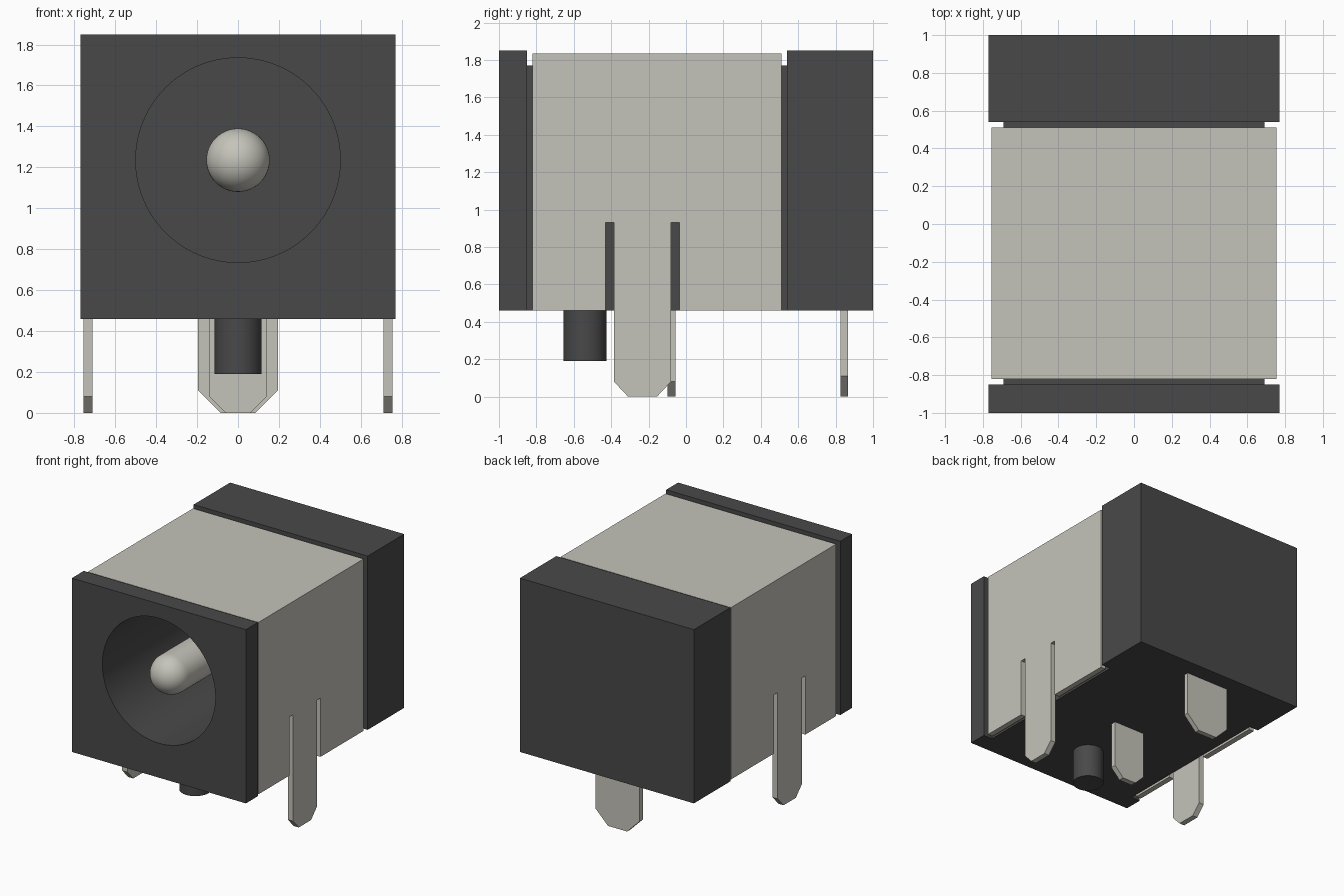
import bpy, bmesh, math
from mathutils import Matrix, Vector

cube = bpy.data.objects.get("Cube")
if cube:
    bpy.data.objects.remove(cube)


def material(name, color):
    m = bpy.data.materials.new(name)
    m.use_nodes = True
    m.diffuse_color = (*color, 1)
    bsdf = next(n for n in m.node_tree.nodes if n.type == 'BSDF_PRINCIPLED')
    bsdf.inputs["Base Color"].default_value = (*color, 1)
    return m


PLASTIC = material("dark plastic", (0.066, 0.066, 0.066))
METAL = material("warm grey metal", (0.56, 0.55, 0.49))
BASE, AXIS_Z = 0.46, 1.235


def finish(name, bm, mat, smooth=False):
    bmesh.ops.recalc_face_normals(bm, faces=bm.faces)
    mesh = bpy.data.meshes.new(name)
    bm.to_mesh(mesh)
    bm.free()
    ob = bpy.data.objects.new(name, mesh)
    bpy.context.collection.objects.link(ob)
    if mat:
        mesh.materials.append(mat)
    if smooth:
        activate(ob)
        bpy.ops.object.shade_smooth_by_angle(angle=math.radians(35))
    return ob


def activate(ob):
    bpy.ops.object.select_all(action='DESELECT')
    ob.select_set(True)
    bpy.context.view_layer.objects.active = ob


def add_box(bm, lo, hi):
    lo, hi = Vector(lo), Vector(hi)
    place = Matrix.Translation((lo + hi) / 2) @ Matrix.Diagonal((*(hi - lo), 1))
    bmesh.ops.create_cube(bm, size=1, matrix=place)


def add_plate(bm, outline, axis, start, end):
    """Extrude an outline given as (across, z) along the x or y axis."""
    def point(a, z):
        return (start, a, z) if axis == 'x' else (a, start, z)
    face = bm.faces.new([bm.verts.new(point(a, z)) for a, z in outline])
    out = bmesh.ops.extrude_face_region(bm, geom=[face])
    step = Vector((end - start, 0, 0) if axis == 'x' else (0, end - start, 0))
    bmesh.ops.translate(bm, vec=step, verts=[v for v in out["geom"]
                                             if isinstance(v, bmesh.types.BMVert)])


def cylinder(name, radius, depth, matrix, mat, segments):
    bm = bmesh.new()
    bmesh.ops.create_cone(bm, cap_ends=True, segments=segments, radius1=radius,
                          radius2=radius, depth=depth, matrix=matrix)
    return finish(name, bm, mat, mat is not None)


# Plastic housing with a round socket bored through the front
bore_front, bore_back = -1.1, 0.5
turn = Matrix.Rotation(math.pi / 2, 4, 'X')
cutter = cylinder("socket_cutter", 0.5, bore_back - bore_front,
                  Matrix.Translation((0, (bore_front + bore_back) / 2, AXIS_Z)) @ turn, None, 96)
cutter.hide_render = True

for name, half, y0, y1, top, bored in (
        ("front_plate", 0.77, -1, -0.85, 1.85, True),
        ("housing_core", 0.69, -0.85, 0.54, 1.77, True),
        ("rear_block", 0.77, 0.54, 1, 1.85, False)):
    bm = bmesh.new()
    add_box(bm, (-half, y0, BASE), (half, y1, top))
    part = finish(name, bm, PLASTIC)
    if bored:
        mod = part.modifiers.new("socket", 'BOOLEAN')
        mod.operation, mod.object, mod.solver = 'DIFFERENCE', cutter, 'EXACT'
        activate(part)
        bpy.ops.object.modifier_apply(modifier=mod.name)
        bpy.ops.object.shade_smooth_by_angle(angle=math.radians(35))
bpy.data.objects.remove(cutter)

# Metal shell: top sheet and two slotted sides, each with a solder leg
y0, y1, top, outer, inner = -0.82, 0.51, 1.835, 0.755, 0.71
slot_top = 0.93
side = [(y0, top), (y0, BASE), (-0.43, BASE), (-0.43, slot_top), (-0.385, slot_top),
        (-0.385, 0.08), (-0.31, 0), (-0.155, 0), (-0.08, 0.08), (-0.08, slot_top),
        (-0.035, slot_top), (-0.035, BASE), (y1, BASE), (y1, top)]
bm = bmesh.new()
add_box(bm, (-inner, y0, top - 0.045), (inner, y1, top))
for s in (-1, 1):
    add_plate(bm, side, 'x', s * inner, s * outer)
finish("metal_shell", bm, METAL)

# Flat solder tabs under the housing
for name, half, tip, chamfer, front, back in (
        ("middle_tab", 0.14, 0.06, 0.08, -0.10, -0.055),
        ("rear_tab", 0.195, 0.085, 0.11, 0.825, 0.865)):
    bm = bmesh.new()
    add_plate(bm, [(-half, BASE), (-half, chamfer), (-tip, 0), (tip, 0),
                   (half, chamfer), (half, BASE)], 'y', front, back)
    finish(name, bm, METAL)

# Locating peg
cylinder("locating_peg", 0.115, 0.28, Matrix.Translation((0, -0.54, 0.33)), PLASTIC, 48)

# Centre contact: a round-nosed rod turned around the socket axis
r, nose, steps = 0.155, -0.845, 12
profile = [(r * math.sin(a), nose - r * math.cos(a))
           for a in (i * math.pi / 2 / steps for i in range(steps + 1))]
profile.append((r, bore_back))
bm = bmesh.new()
verts = [bm.verts.new((x, y, AXIS_Z)) for x, y in profile]
edges = [bm.edges.new(pair) for pair in zip(verts, verts[1:])]
bmesh.ops.spin(bm, geom=verts + edges, cent=(0, 0, AXIS_Z), axis=(0, 1, 0),
               angle=math.tau, steps=48)
bmesh.ops.remove_doubles(bm, verts=bm.verts, dist=0.0005)
finish("centre_contact", bm, METAL, True)
